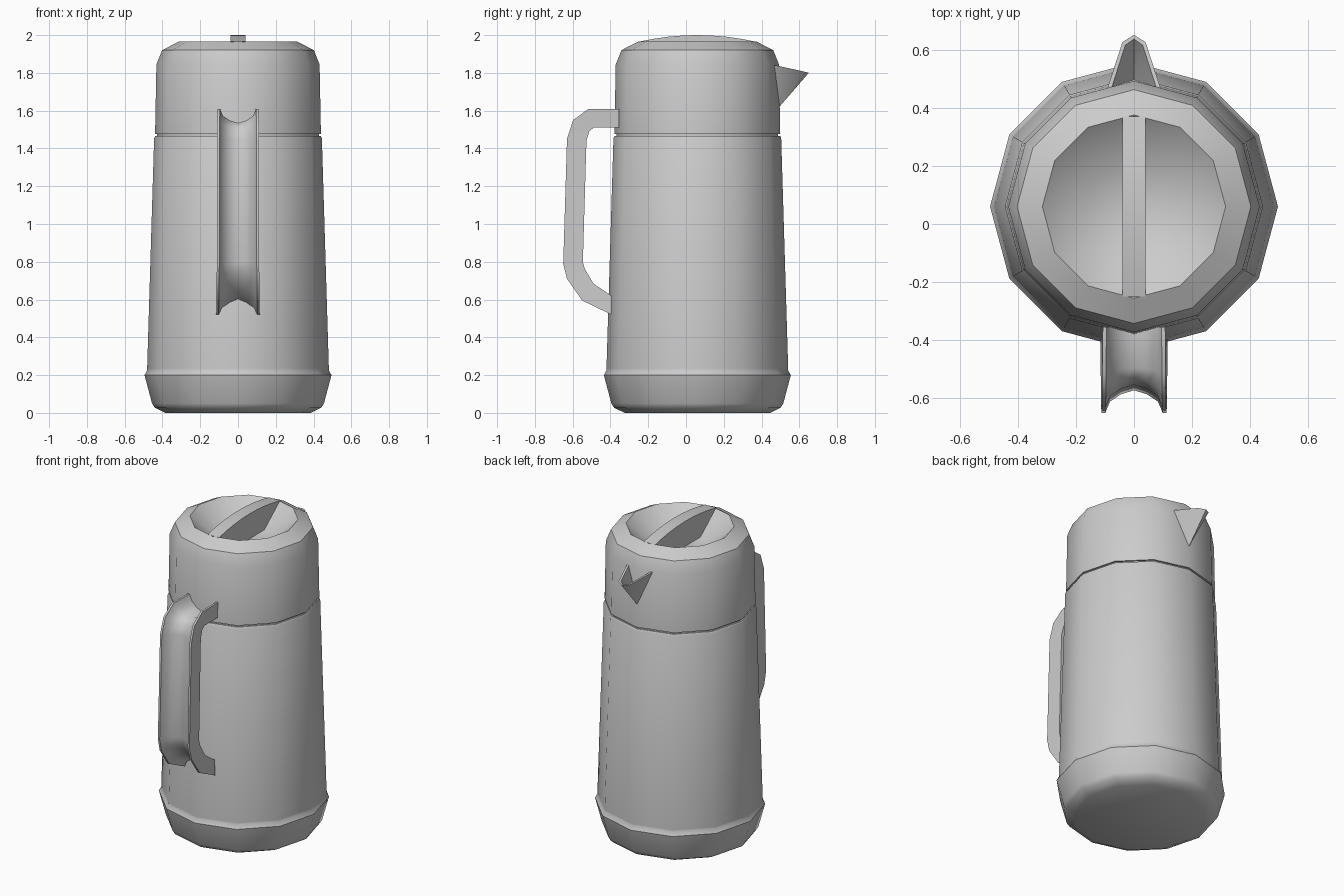
import bpy, bmesh, math
from mathutils import Vector

if "Cube" in bpy.data.objects:
    bpy.data.objects.remove(bpy.data.objects["Cube"])

CY = 0.06   # y of the jug axis
SIDES = 12


def finish(bm, name, angle=40):
    bmesh.ops.remove_doubles(bm, verts=bm.verts, dist=1e-5)
    bmesh.ops.recalc_face_normals(bm, faces=bm.faces)
    me = bpy.data.meshes.new(name)
    bm.to_mesh(me)
    bm.free()
    ob = bpy.data.objects.new(name, me)
    bpy.context.collection.objects.link(ob)
    bpy.ops.object.select_all(action='DESELECT')
    ob.select_set(True)
    bpy.context.view_layer.objects.active = ob
    bpy.ops.object.shade_smooth_by_angle(angle=math.radians(angle))
    return ob


def skin(bm, rings):
    # join closed rings of points and cap both ends
    vs = [[bm.verts.new(p) for p in r] for r in rings]
    n = len(vs[0])
    for a, b in zip(vs, vs[1:]):
        for i in range(n):
            j = (i + 1) % n
            bm.faces.new((a[i], a[j], b[j], b[i]))
    bm.faces.new(vs[0])
    bm.faces.new(vs[-1])


def lathe(name, profile):
    bm = bmesh.new()
    skin(bm, [[(r * math.cos(math.tau * i / SIDES),
                CY + r * math.sin(math.tau * i / SIDES), z)
               for i in range(SIDES)] for r, z in profile])
    return finish(bm, name)


# tapered body with a flared foot and a groove below the lid
lathe("body", [(0.385, 0), (0.44, 0.027), (0.455, 0.05), (0.495, 0.2),
               (0.481, 0.225), (0.481, 0.235), (0.444, 1.455),
               (0.438, 1.467), (0.428, 1.467), (0.428, 1.49)])

# lid collar with a dished top
lathe("lid", [(0.425, 1.477), (0.439, 1.477), (0.432, 1.845), (0.402, 1.92),
              (0.315, 1.965), (0.16, 1.84)])

# curved grip bar across the dish
bm = bmesh.new()
arc = [(CY + 0.31 * t, 1.965 + 0.035 * (1 - t * t))
       for t in [-1 + i / 4 for i in range(9)]]
outline = arc + [(CY + 0.16, 1.835), (CY - 0.16, 1.835)]
skin(bm, [[(x, y, z) for y, z in outline] for x in (-0.04, 0.04)])
finish(bm, "lid_grip_bar")

# handle: channel section swept between an outer and an inner path (y, z)
outer = [(-0.355, 1.61), (-0.515, 1.61), (-0.598, 1.55), (-0.63, 1.45),
         (-0.65, 0.79), (-0.63, 0.71), (-0.55, 0.595), (-0.395, 0.52)]
inner = [(-0.355, 1.51), (-0.49, 1.51), (-0.512, 1.49), (-0.527, 1.44),
         (-0.546, 0.80), (-0.537, 0.765), (-0.49, 0.685), (-0.395, 0.62)]
half = [(0.113, 0.0), (0.10, 0.0), (0.083, 0.38), (0.045, 0.62)]
section = half + [(0, 0.75)] + [(-x, t) for x, t in reversed(half)]
section += [(-0.108, 1.0), (0.108, 1.0)]
bm = bmesh.new()
rings = []
for k, (o, i) in enumerate(zip(outer, inner)):
    o, i = Vector((0, *o)), Vector((0, *i))
    w = 0.95 + 0.07 * k / 7
    rings.append([o.lerp(i, t) + Vector((x * w, 0, 0)) for x, t in section])
skin(bm, rings)
finish(bm, "handle", 45)

# open V-shaped pouring spout: outer shell, rim and inner channel
bm = bmesh.new()
rim_out = [(0.092, 0.465, 1.842), (0.04, 0.625, 1.807), (0, 0.65, 1.80)]
rim_in = [(0.078, 0.465, 1.842), (0.03, 0.615, 1.807), (0, 0.636, 1.80)]
for s in (-1, 1):
    a = [bm.verts.new((s * x, y, z)) for x, y, z in rim_out]
    b = [bm.verts.new((s * x, y, z)) for x, y, z in rim_in]
    d, e = bm.verts.new((0, 0.49, 1.615)), bm.verts.new((0, 0.485, 1.64))
    for i in range(2):
        bm.faces.new((a[i], a[i + 1], d))
        bm.faces.new((b[i], b[i + 1], e))
        bm.faces.new((a[i], a[i + 1], b[i + 1], b[i]))
    bm.faces.new((a[0], b[0], e, d))
finish(bm, "spout")
